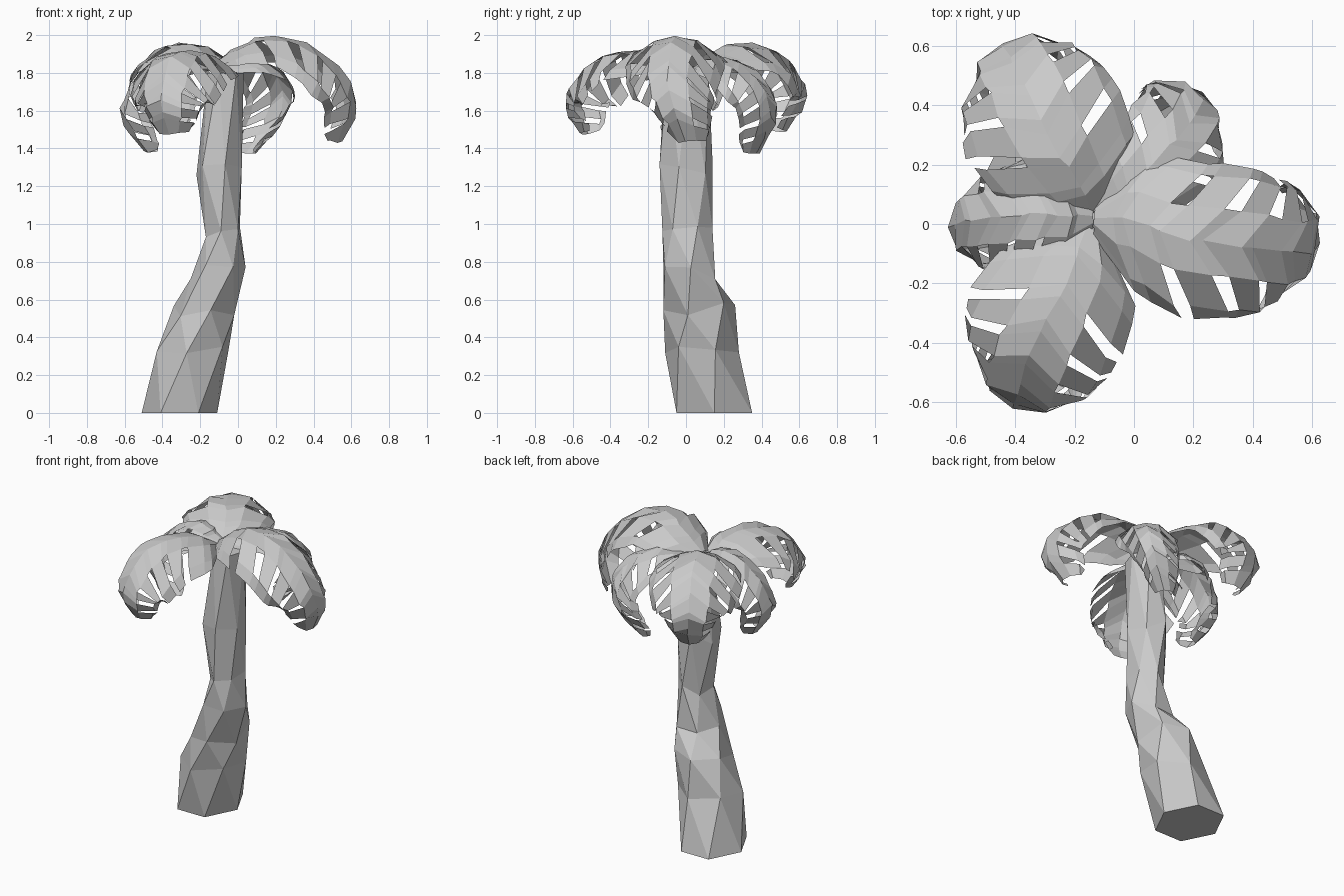
import bpy, bmesh, math, random
from mathutils import Vector

random.seed(4)
cube = bpy.data.objects.get("Cube")
if cube:
    bpy.data.objects.remove(cube, do_unlink=True)

grey = bpy.data.materials.new("plain grey")
grey.use_nodes = True
grey.diffuse_color = (0.6, 0.6, 0.6, 1)
grey.node_tree.nodes["Principled BSDF"].inputs["Base Color"].default_value = (0.6, 0.6, 0.6, 1)


def finish(name, bm):
    mesh = bpy.data.meshes.new(name)
    bm.to_mesh(mesh)
    bm.free()
    mesh.materials.append(grey)
    bpy.context.collection.objects.link(bpy.data.objects.new(name, mesh))


# Trunk: faceted rings, each fitted to (height, x range, y range)
def build_trunk():
    rings = [(0, -.51, -.11, -.05, .35), (.36, -.43, -.05, -.11, .28),
             (.54, -.34, -.02, -.12, .26), (.74, -.25, .04, -.12, .155),
             (.95, -.17, .01, -.125, .14), (1.3, -.22, .02, -.14, .14),
             (1.8, -.16, .03, -.11, .12)]
    sides = 6
    bm = bmesh.new()
    loops = []
    for k, (z, x0, x1, y0, y1) in enumerate(rings):
        inner = 0 < k < len(rings) - 1
        angles = [math.tau * (i + .35 * k) / sides for i in range(sides)]
        xs = [math.cos(a) for a in angles]
        ys = [math.sin(a) for a in angles]
        loop = []
        for x, y in zip(xs, ys):
            px = x0 + (x1 - x0) * (x - min(xs)) / (max(xs) - min(xs))
            py = y0 + (y1 - y0) * (y - min(ys)) / (max(ys) - min(ys))
            dz = random.uniform(-.05, .05) if inner else 0
            loop.append(bm.verts.new((px, py, z + dz)))
        loops.append(loop)
    for a, b in zip(loops, loops[1:]):
        for i in range(sides):
            j = (i + 1) % sides
            bm.faces.new((a[i], a[j], b[i]))
            bm.faces.new((a[j], b[j], b[i]))
    bm.faces.new(loops[0][::-1])
    bm.faces.new(loops[-1])
    finish("trunk", bm)


# Smooth point on a path, t from 0 to 1
def along(path, t):
    n = len(path) - 1
    i = min(int(t * n), n - 1)
    f = t * n - i
    b, c = path[i], path[i + 1]
    a = path[i - 1] if i else b * 2 - c
    d = path[i + 2] if i + 2 <= n else c * 2 - b
    return (b * 2 + (c - a) * f + (a * 2 - b * 5 + c * 4 - d) * f ** 2
            + (b * 3 - a - c * 3 + d) * f ** 3) / 2


# Frond: an arched sheet along a spine, split by swept slits
def build_frond(name, points, width, bend):
    path = [Vector(p) for p in points]
    out = path[3] - path[0]
    out.z = 0
    side = Vector((0, 0, 1)).cross(out.normalized())
    columns = [-1, -.8, -.36, 0, .36, .8, 1]
    rows, s, band = [0], 0, True
    while s < .97:
        s += .088 if band else .038
        band = not band
        rows.append(min(s, 1))
    bm = bmesh.new()
    grid = []
    for s in rows:
        line = []
        for u in columns:
            t = min(1, s + .9 * abs(u) * s * (1 - s))
            spot = along(path, t)
            tangent = along(path, min(1, t + .01)) - along(path, max(0, t - .01))
            normal = tangent.cross(side).normalized()
            half = width * (.2 + .8 * max(0, math.sin(math.pi * t ** .75)) ** .5)
            curl = bend + .75 * t
            radius = half / math.sin(min(curl, 1.5))
            spot += side * radius * math.sin(curl * u)
            spot -= normal * radius * (1 - math.cos(curl * u))
            spot += Vector([random.uniform(-.007, .007) for _ in range(3)])
            line.append(bm.verts.new(spot))
        grid.append(line)
    last = len(columns) - 2
    for r in range(len(rows) - 1):
        gap = r % 2 == 1 and r > 2
        joined = {c: random.random() < .4 for c in (0, last)}
        for c in range(last + 1):
            if gap and c in (0, 1, last - 1, last):
                if not joined.get(c, False):
                    continue
            bm.faces.new((grid[r][c], grid[r + 1][c], grid[r + 1][c + 1], grid[r][c + 1]))
    for v in [v for v in bm.verts if not v.link_faces]:
        bm.verts.remove(v)
    finish(name, bm)


build_trunk()
build_frond("left_frond", [(-.14, .02, 1.84), (0, .01, 1.94), (.18, -.05, 2.0), (.4, -.08, 1.94),
            (.56, -.1, 1.8), (.63, -.07, 1.62), (.54, .02, 1.4)], .265, .75)
build_frond("back_left_frond", [(-.12, .03, 1.82), (.03, .17, 1.88), (.16, .3, 1.84),
            (.24, .42, 1.7), (.2, .44, 1.53), (.06, .36, 1.35)], .185, .75)
build_frond("back_right_frond", [(-.14, .04, 1.82), (-.2, .15, 1.92), (-.29, .3, 1.96),
            (-.37, .47, 1.91), (-.43, .58, 1.78), (-.44, .61, 1.64), (-.38, .5, 1.46)], .28, .75)
build_frond("front_right_frond", [(-.15, 0, 1.82), (-.21, -.15, 1.9), (-.29, -.32, 1.92),
            (-.36, -.47, 1.87), (-.4, -.59, 1.73), (-.4, -.62, 1.6), (-.36, -.54, 1.45)], .275, .8)
build_frond("right_frond", [(-.14, .02, 1.83), (-.25, .03, 1.89), (-.4, .03, 1.88),
            (-.55, .01, 1.76), (-.62, -.01, 1.57), (-.47, -.04, 1.35)], .19, .95)
